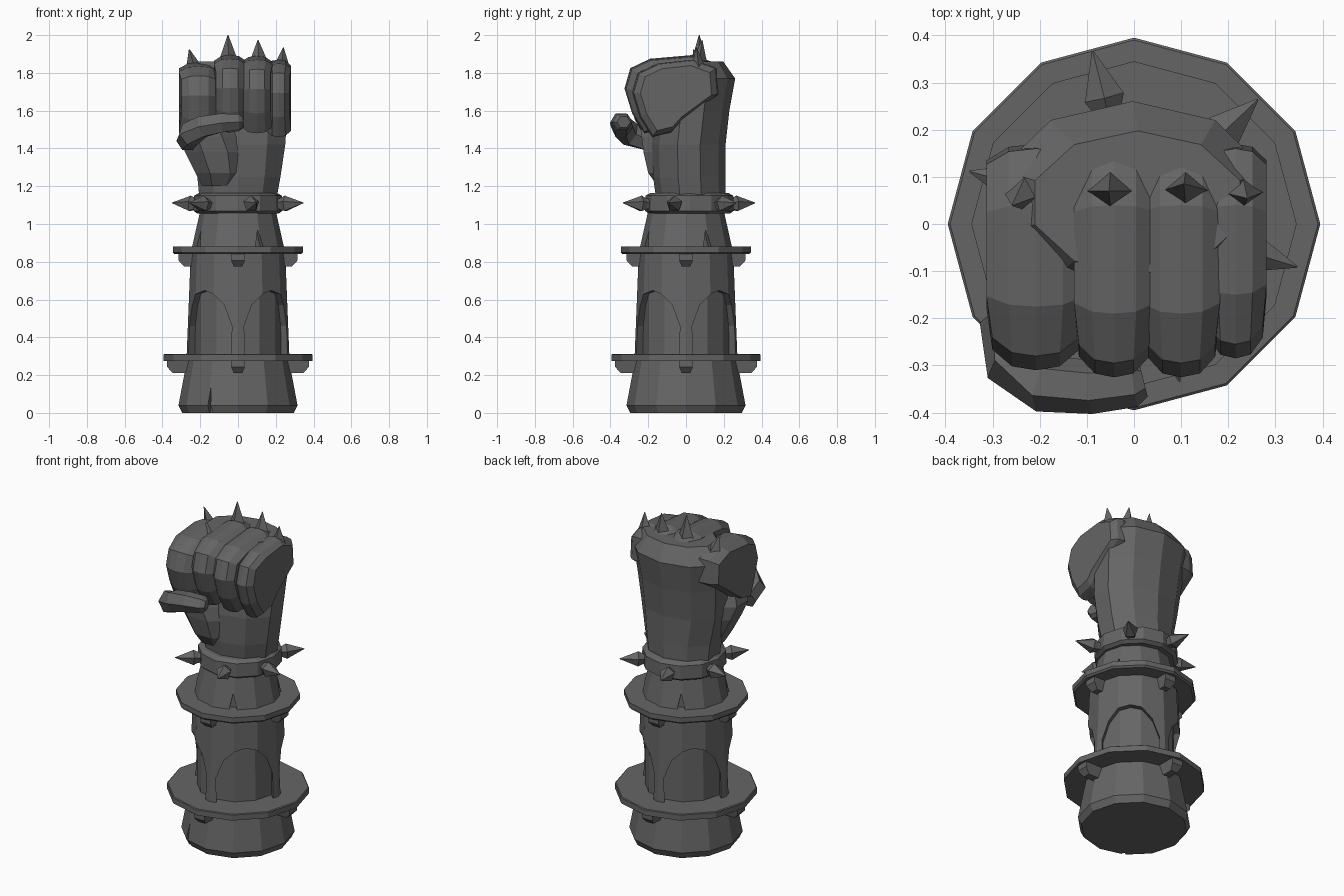
import bpy, bmesh, math
from mathutils import Vector

if "Cube" in bpy.data.objects:
    bpy.data.objects.remove(bpy.data.objects["Cube"])

stone = bpy.data.materials.new("dark_grey_stone")
stone.diffuse_color = (0.13, 0.13, 0.13, 1)
stone.use_nodes = True
stone.node_tree.nodes["Principled BSDF"].inputs["Base Color"].default_value = stone.diffuse_color
X, Y, Z = Vector((1, 0, 0)), Vector((0, 1, 0)), Vector((0, 0, 1))


def finish(name, bm):
    bmesh.ops.recalc_face_normals(bm, faces=bm.faces)
    me = bpy.data.meshes.new(name)
    bm.to_mesh(me)
    bm.free()
    me.materials.append(stone)
    ob = bpy.data.objects.new(name, me)
    bpy.context.collection.objects.link(ob)
    return ob


def skin(name, sections):
    """Join closed sections of equal point count and cap the ends."""
    bm = bmesh.new()
    loops = [[bm.verts.new(p) for p in s] for s in sections]
    for l0, l1 in zip(loops, loops[1:]):
        for k in range(len(l0)):
            n = (k + 1) % len(l0)
            bm.faces.new((l0[k], l0[n], l1[n], l1[k]))
    bm.faces.new(loops[0])
    bm.faces.new(loops[-1])
    return finish(name, bm)


def loft(name, rings, ref=X, sides=8, tangent=None, turn=0.5):
    """Skin rings of (centre, half size along ref, half size across)."""
    pts = [Vector(r[0]) for r in rings]
    sections = []
    grow = 1 / math.cos(math.pi / sides) if turn else 1
    for i, (c, ra, rb) in enumerate(rings):
        t = tangent or (pts[min(i + 1, len(pts) - 1)] - pts[max(i - 1, 0)]).normalized()
        a = (ref - t * ref.dot(t)).normalized()
        b = t.cross(a)
        angles = [2 * math.pi * (k + turn) / sides for k in range(sides)]
        sections.append([pts[i] + (a * math.cos(w) * ra + b * math.sin(w) * rb) * grow
                         for w in angles])
    return skin(name, sections)


def turned(name, profile, cy=0):
    """Twelve-sided solid from (radius, z) pairs."""
    return loft(name, [((0, cy, z), r, r) for r, z in profile], sides=12, tangent=Z, turn=0)


def box_loft(name, rows, sides):
    """Vertical loft from (z, xmin, xmax, ymin, ymax) rows."""
    return loft(name, [(((a + b) / 2, (c + d) / 2, z), (b - a) / 2, (d - c) / 2)
                       for z, a, b, c, d in rows], sides=sides, tangent=Z)


def prism(name, pts, depth0, depth1, angle):
    """Outline (u, z) extruded outward along a compass angle."""
    d = Vector((math.cos(angle), math.sin(angle), 0))
    s = Z.cross(d)
    return skin(name, [[d * r + s * u + Z * z for u, z in pts] for r in (depth0, depth1)])


def cut(target, cutter):
    cutter.hide_render = True
    cutter.hide_set(True)
    m = target.modifiers.new("cut", 'BOOLEAN')
    m.operation, m.solver, m.object = 'DIFFERENCE', 'EXACT', cutter


# Tower drums and ledges
base = turned("tower_base", [(0.295, 0), (0.315, 0.04), (0.27, 0.28)])
turned("lower_ledge", [(0.395, 0.275), (0.395, 0.308), (0.39, 0.312)])
shaft = turned("tower_shaft", [(0.272, 0.30), (0.25, 0.85)])
turned("shaft_core", [(0.228, 0.30), (0.224, 0.70)])
turned("upper_ledge", [(0.335, 0.84), (0.345, 0.85), (0.345, 0.88)])
neck = turned("tower_neck", [(0.245, 0.87), (0.20, 1.07)])

# Arched niches on the diagonals, and small cracks
arch = [(-0.159, 0.25), (0.159, 0.25), (0.159, 0.46), (0.12, 0.57), (0.065, 0.63),
        (0, 0.648), (-0.065, 0.63), (-0.12, 0.57), (-0.159, 0.46)]
for i in range(4):
    q = i * math.pi / 2
    cut(shaft, prism("arch_cutter", arch, 0.15, 0.4, q + math.pi / 4))
    cut(neck, prism("neck_crack_cutter", [(-0.025, 0.86), (0.03, 0.86), (0, 0.97)],
                    0.205, 0.4, q - math.radians(62)))
cut(base, prism("base_crack_cutter", [(-0.012, -0.02), (0.012, -0.02), (0, 0.14)],
                0.28, 0.4, math.radians(-119)))


# Brackets under both ledges
def bracket(name, r0, r1, top, angle):
    d = Vector((math.cos(angle), math.sin(angle), 0))
    s = Z.cross(d)
    outline = [(r0, top, .036), (r1, top, .036), (r1, top - .035, .036),
               (r1 - .03, top - .068, .022), (r0, top - .068, .022)]
    skin(name, [[d * r + Z * z + s * w * side for r, z, w in outline] for side in (-1, 1)])


for i in range(4):
    bracket("lower_bracket", 0.24, 0.375, 0.278, i * math.pi / 2)
    bracket("upper_bracket", 0.22, 0.315, 0.842, i * math.pi / 2)

# Spiked wristband
turned("wristband", [(0.215, 1.055), (0.235, 1.07), (0.232, 1.15), (0.205, 1.165)], 0.018)
for i in range(6):
    w = math.radians(-17 + 60.5 * i)
    d = Vector((math.cos(w), math.sin(w), 0.06))
    o = Vector((0, 0.015, 1.09))
    loft("wristband_spike", [(o + d * r, h, h) for r, h in
         [(0.20, 0.03), (0.235, 0.032), (0.262, 0.045), (0.272, 0.04), (0.362, 0.002)]],
         ref=Z, sides=5, turn=0)

# Palm and back of the hand
box_loft("palm", [(1.14, -.205, .205, -.15, .20), (1.25, -.215, .225, -.165, .20),
                  (1.42, -.25, .25, -.17, .20), (1.6, -.265, .262, -.15, .22),
                  (1.77, -.285, .28, -.15, .25), (1.86, -.21, .225, -.1, .19)], 10)

# Curled fingers: name, centre x, half width, front y shift, z shift
outline = [(.17, 1.70), (.16, 1.84), (.04, 1.885), (-.19, 1.865), (-.295, 1.815),
           (-.325, 1.71), (-.285, 1.58), (-.22, 1.475), (-.12, 1.50), (-.02, 1.56)]
for name, x, w, dy, dz in [("index", -.208, .105, .015, -.03), ("middle", -.042, .085, 0, .01),
                           ("ring", .1, .082, 0, .005), ("little", .215, .066, .04, -.015)]:
    sections = []
    for side, scale in [(-1, .84), (-.55, .97), (0, 1), (.55, .97), (1, .84)]:
        sections.append([(x + side * w * (1 if y > -.25 else .88),
                          -.05 + (y + .05) * scale + (dy if y < -.1 else 0),
                          1.69 + (z - 1.69) * scale + dz) for y, z in outline])
    skin(name + "_finger", sections)

# Thumb: fleshy base, then the tip folded across the fingers
box_loft("thumb_base", [(1.20, -.19, -.01, -.15, .02), (1.27, -.225, .035, -.20, .04),
                        (1.38, -.28, .04, -.225, .05), (1.46, -.31, .01, -.235, .03),
                        (1.54, -.28, -.05, -.24, 0)], 8)
loft("thumb_tip", [((-.27, -.20, 1.44), .05, .05), ((-.255, -.295, 1.475), .06, .055),
                   ((-.19, -.34, 1.515), .055, .052), ((-.09, -.345, 1.535), .05, .05),
                   ((.0, -.335, 1.54), .042, .046), ((.02, -.33, 1.54), .028, .032)],
     ref=Z, sides=6)

# Knuckle spikes: base x, base z, tip
for x, z, tip in [(-.225, 1.81, (-.258, .04, 1.925)), (-.05, 1.86, (-.053, .07, 2.0)),
                  (.11, 1.85, (.106, .085, 1.975)), (.228, 1.81, (.24, .055, 1.935))]:
    loft("knuckle_spike", [((x, .07, z), .052, .042), (tip, .002, .002)],
         sides=4, tangent=Z, turn=0)
